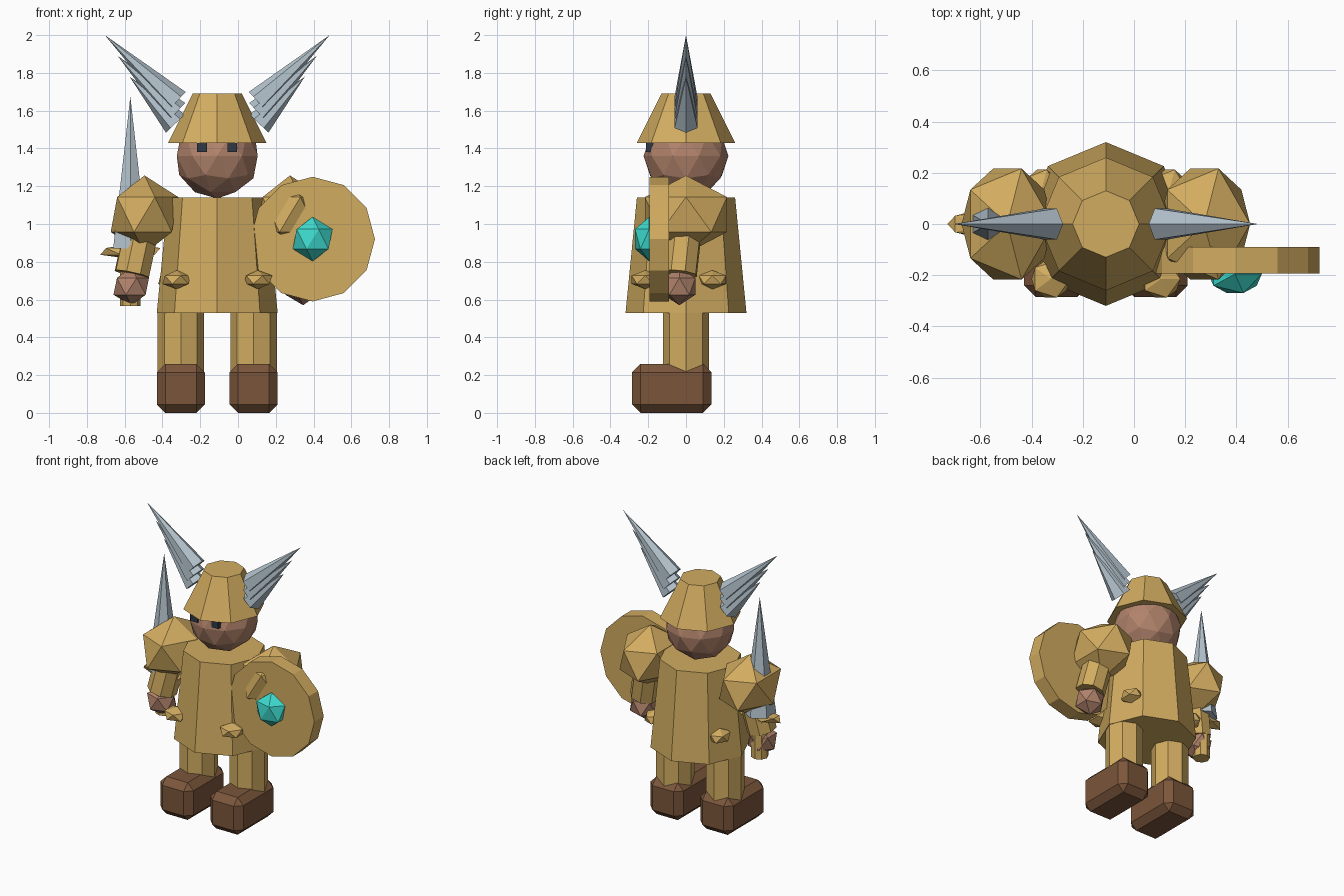
import bpy, bmesh
from mathutils import Vector, Matrix

if "Cube" in bpy.data.objects:
    bpy.data.objects.remove(bpy.data.objects["Cube"])

CX = -0.11  # centre line of the figure (the shield widens the right side)


def material(name, rgb):
    m = bpy.data.materials.new(name)
    m.diffuse_color = tuple(c ** 2.2 for c in rgb) + (1,)
    m.use_nodes = True
    m.node_tree.nodes["Principled BSDF"].inputs["Base Color"].default_value = m.diffuse_color
    return m


GOLD = material("gold_cloth", (0.82, 0.67, 0.38))
SKIN = material("skin", (0.69, 0.51, 0.42))
STEEL = material("steel", (0.70, 0.76, 0.80))
LEATHER = material("leather", (0.48, 0.34, 0.24))
DARK = material("dark", (0.20, 0.23, 0.27))
TEAL = material("teal", (0.25, 0.85, 0.80))


def finish(name, bm, mat):
    bmesh.ops.recalc_face_normals(bm, faces=bm.faces)
    mesh = bpy.data.meshes.new(name)
    bm.to_mesh(mesh)
    bm.free()
    mesh.materials.append(mat)
    ob = bpy.data.objects.new(name, mesh)
    bpy.context.collection.objects.link(ob)
    return ob


def cone(name, start, end, r1, r2, sides, mat):
    """Capped cone or cylinder running from start to end."""
    a, b = Vector(start), Vector(end)
    d = b - a
    vertical = abs(d.x) + abs(d.y) < 1e-6
    rot = Matrix() if vertical else d.to_track_quat('Z', 'Y').to_matrix().to_4x4()
    bm = bmesh.new()
    bmesh.ops.create_cone(bm, cap_ends=True, segments=sides, radius1=r1, radius2=r2,
                          depth=d.length, matrix=Matrix.Translation((a + b) / 2) @ rot)
    bmesh.ops.remove_doubles(bm, verts=bm.verts, dist=1e-5)
    return finish(name, bm, mat)


def ball(name, centre, radii, mat, subdiv=1):
    bm = bmesh.new()
    bmesh.ops.create_icosphere(bm, subdivisions=subdiv, radius=1,
                               matrix=Matrix.LocRotScale(Vector(centre), None, Vector(radii)))
    return finish(name, bm, mat)


def box(name, lo, hi, mat, bevel=0):
    lo, hi = Vector(lo), Vector(hi)
    bm = bmesh.new()
    bmesh.ops.create_cube(bm, size=1, matrix=Matrix.LocRotScale((lo + hi) / 2, None, hi - lo))
    if bevel:
        bmesh.ops.bevel(bm, geom=bm.edges[:], offset=bevel, segments=1, affect='EDGES')
    return finish(name, bm, mat)


# Tunic, head and helmet
cone("tunic", (CX, 0, 0.53), (CX, 0, 1.14), 0.32, 0.26, 8, GOLD)
ball("head", (CX, 0, 1.36), (0.225, 0.225, 0.225), SKIN, 2)
cone("helmet", (CX, 0, 1.43), (CX, 0, 1.69), 0.26, 0.13, 8, GOLD)

# Each helmet wing is three stacked spikes: base and tip as (sideways, height)
SPIKES = [((0.215, 1.648), (0.595, 2.0)),
          ((0.218, 1.590), (0.527, 1.89)),
          ((0.221, 1.532), (0.464, 1.78))]

for side, s in (("left", -1), ("right", 1)):
    # Helmet wing
    for i, (base, tip) in enumerate(SPIKES):
        cone(f"{side}_helmet_spike_{i + 1}", (CX + s * base[0], 0, base[1]),
             (CX + s * tip[0], 0, tip[1]), 0.07, 0, 6, STEEL)
    # Eye
    ex = CX + s * 0.08
    box(f"{side}_eye", (ex - 0.026, -0.213, 1.38), (ex + 0.026, -0.163, 1.43), DARK)
    # Shoulder pad, arm and hand
    ball(f"{side}_shoulder_pad", (CX + s * 0.385, 0, 1.05), (0.2, 0.255, 0.207), GOLD)
    cone(f"{side}_arm", (CX + s * 0.385, 0, 1.05), (CX + s * 0.452, -0.035, 0.735),
         0.097, 0.097, 8, GOLD)
    ball(f"{side}_hand", (CX + s * 0.455, -0.035, 0.67), (0.105, 0.1, 0.1), SKIN)
    # Leg and boot
    lx = CX + s * 0.193
    cone(f"{side}_leg", (lx, 0, 0.2), (lx, 0, 0.56), 0.123, 0.123, 8, GOLD)
    box(f"{side}_boot", (lx - 0.127, -0.285, 0), (lx + 0.127, 0.135, 0.26), LEATHER, 0.045)
    # Belt studs, front and back
    ball(f"{side}_front_belt_stud", (CX + s * 0.215, -0.215, 0.705), (0.085, 0.085, 0.05), GOLD)
    ball(f"{side}_back_belt_stud", (CX + s * 0.25, 0.14, 0.705), (0.07, 0.085, 0.05), GOLD)

# Sword behind the left hand
SX = -0.57
cone("sword_blade", (SX, 0, 0.87), (SX, 0, 1.675), 0.105, 0, 6, STEEL)
ball("sword_guard", (SX, 0, 0.855), (0.178, 0.062, 0.04), GOLD)
cone("sword_grip", (SX, 0, 0.565), (SX, 0, 0.87), 0.055, 0.055, 8, GOLD)

# Shield with its gem
cone("shield", (0.395, -0.09, 0.92), (0.395, -0.193, 0.92), 0.33, 0.33, 12, GOLD)
ball("shield_gem", (0.395, -0.195, 0.92), (0.117, 0.088, 0.117), TEAL)
